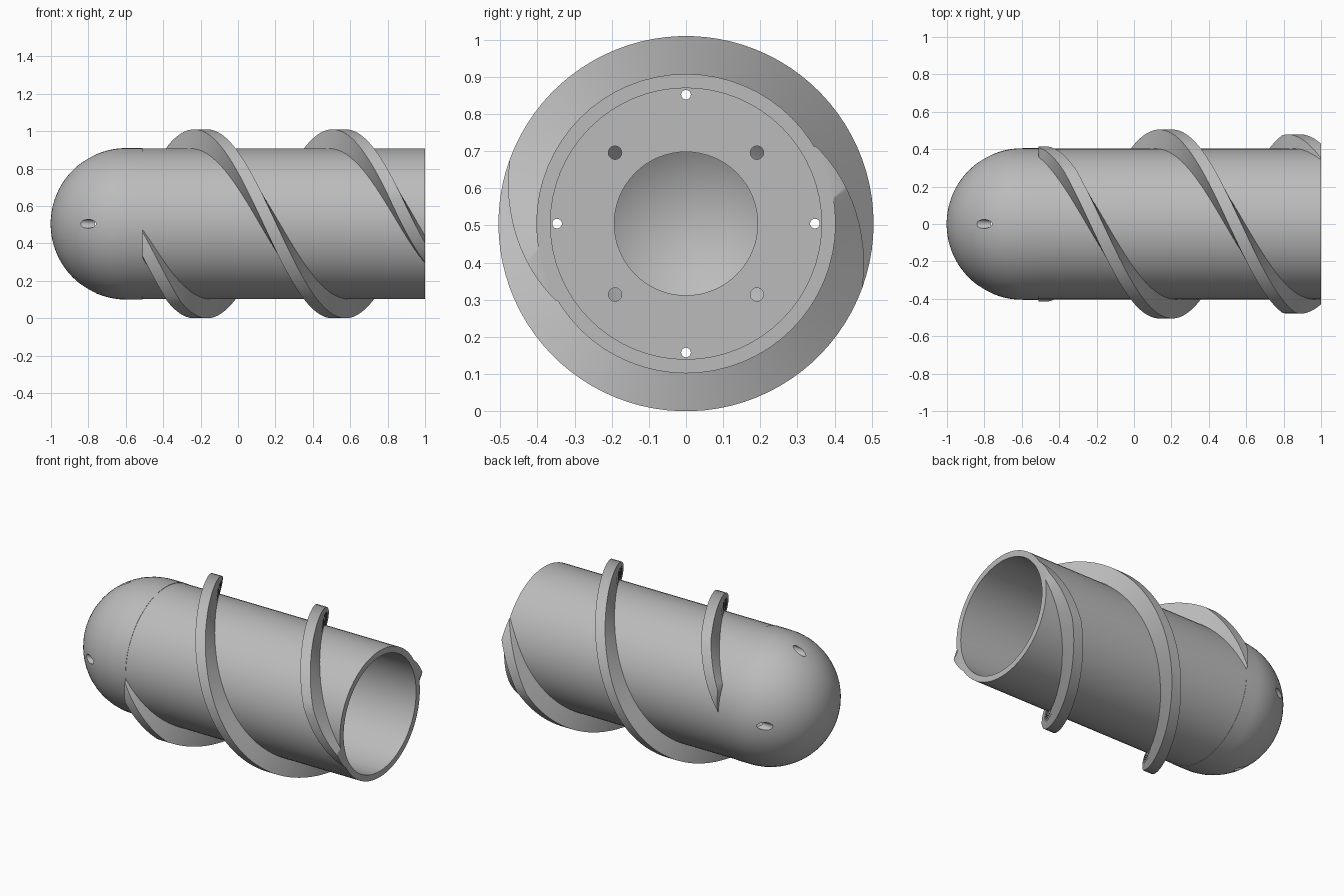
import bpy, bmesh
from math import pi, sin, cos, radians
from mathutils import Matrix, Vector

cube = bpy.data.objects.get("Cube")
if cube:
    bpy.data.objects.remove(cube)

AXIS_Z = 0.505          # height of the long axis
HULL, BORE, RIM = 0.403, 0.365, 0.505
SEAM, TAIL = -0.51, 1.0
NOSE_C = SEAM - 0.087   # centre of the domed nose
PITCH = 1.48

grey = bpy.data.materials.new("plain grey")
grey.use_nodes = True
colour = (0.5, 0.5, 0.5, 1)
grey.diffuse_color = colour
grey.node_tree.nodes["Principled BSDF"].inputs["Base Color"].default_value = colour


def finish(name, bm):
    bmesh.ops.remove_doubles(bm, verts=bm.verts, dist=1e-5)
    bmesh.ops.recalc_face_normals(bm, faces=bm.faces)
    mesh = bpy.data.meshes.new(name)
    bm.to_mesh(mesh)
    bm.free()
    mesh.materials.append(grey)
    obj = bpy.data.objects.new(name, mesh)
    obj.location.z = AXIS_Z
    bpy.context.collection.objects.link(obj)
    return obj


def select(obj):
    bpy.ops.object.select_all(action='DESELECT')
    obj.select_set(True)
    bpy.context.view_layer.objects.active = obj


def smooth(obj):
    select(obj)
    bpy.ops.object.shade_smooth_by_angle(angle=radians(30))


def lathe(name, profile, steps=64):
    """Spin a closed (x, radius) profile about the x axis."""
    bm = bmesh.new()
    verts = [bm.verts.new((x, 0, r)) for x, r in profile]
    edges = [bm.edges.new((a, b)) for a, b in zip(verts, verts[1:])]
    bmesh.ops.spin(bm, geom=verts + edges, cent=(0, 0, 0), axis=(1, 0, 0),
                   angle=2 * pi, steps=steps)
    return finish(name, bm)


def arc(radius, count=20):
    return [(NOSE_C - radius * cos(i / count * pi / 2), radius * sin(i / count * pi / 2))
            for i in range(count + 1)]


# Open tube
tube = lathe("tube", [(SEAM, BORE), (SEAM, HULL), (TAIL, HULL), (TAIL, BORE), (SEAM, BORE)])
smooth(tube)

# Hollow domed nose with its bulkhead ring
plate = SEAM - 0.03
nose = lathe("nose", arc(0.405) + [(SEAM, 0.405), (SEAM, 0.193), (plate, 0.193), (plate, BORE)]
             + arc(BORE)[::-1])

# Bolt holes: wide in the dome, narrow and diagonal ones in the bulkhead
bm = bmesh.new()


def drill(angle, offset, radius, x0, x1):
    centre = Vector(((x0 + x1) / 2, offset * cos(angle), offset * sin(angle)))
    bmesh.ops.create_cone(bm, cap_ends=True, segments=20, radius1=radius, radius2=radius,
                          depth=x1 - x0,
                          matrix=Matrix.Translation(centre) @ Matrix.Rotation(pi / 2, 4, 'Y'))


for i in range(4):
    drill(i * pi / 2, 0.347, 0.024, -0.95, -0.6)
    drill(i * pi / 2, 0.347, 0.013, -0.57, -0.48)
    drill(i * pi / 2 + pi / 4, 0.27, 0.018, -0.57, -0.48)
drills = finish("hole_cutter", bm)
drills.hide_render = True
cut = nose.modifiers.new("holes", 'BOOLEAN')
cut.operation, cut.solver, cut.object = 'DIFFERENCE', 'EXACT', drills
select(nose)
bpy.ops.object.modifier_apply(modifier="holes")
bpy.data.objects.remove(drills)
smooth(nose)


# Two helical flights, half a turn apart, fading out at both ends
def flight(name, turn):
    bm = bmesh.new()
    rings = []
    for deg in range(-20, 421, 4):
        fade = max(0, min(1, (deg + 2) / 58, (395 - deg) / 55))
        top = HULL - 0.004 + (RIM - HULL + 0.004) * fade
        x = -0.57 + PITCH * deg / 360
        a = radians(deg) + turn
        section = [(-0.057, 0.385), (-0.035, top), (0.035, top), (0.057, 0.385)]
        rings.append([bm.verts.new((x + dx, -r * cos(a), -r * sin(a))) for dx, r in section])
    for p, q in zip(rings, rings[1:]):
        for i in range(4):
            j = (i + 1) % 4
            bm.faces.new((p[i], p[j], q[j], q[i]))
    bm.faces.new(rings[0])
    bm.faces.new(rings[-1])
    # Trim flush with the seam and the open end
    for x, side in ((SEAM, -1), (TAIL, 1)):
        bmesh.ops.bisect_plane(bm, geom=bm.verts[:] + bm.edges[:] + bm.faces[:],
                               plane_co=(x, 0, 0), plane_no=(side, 0, 0), clear_outer=True)
        bmesh.ops.holes_fill(bm, edges=[e for e in bm.edges if e.is_boundary])
    smooth(finish(name, bm))


flight("flight_a", 0)
flight("flight_b", pi)
